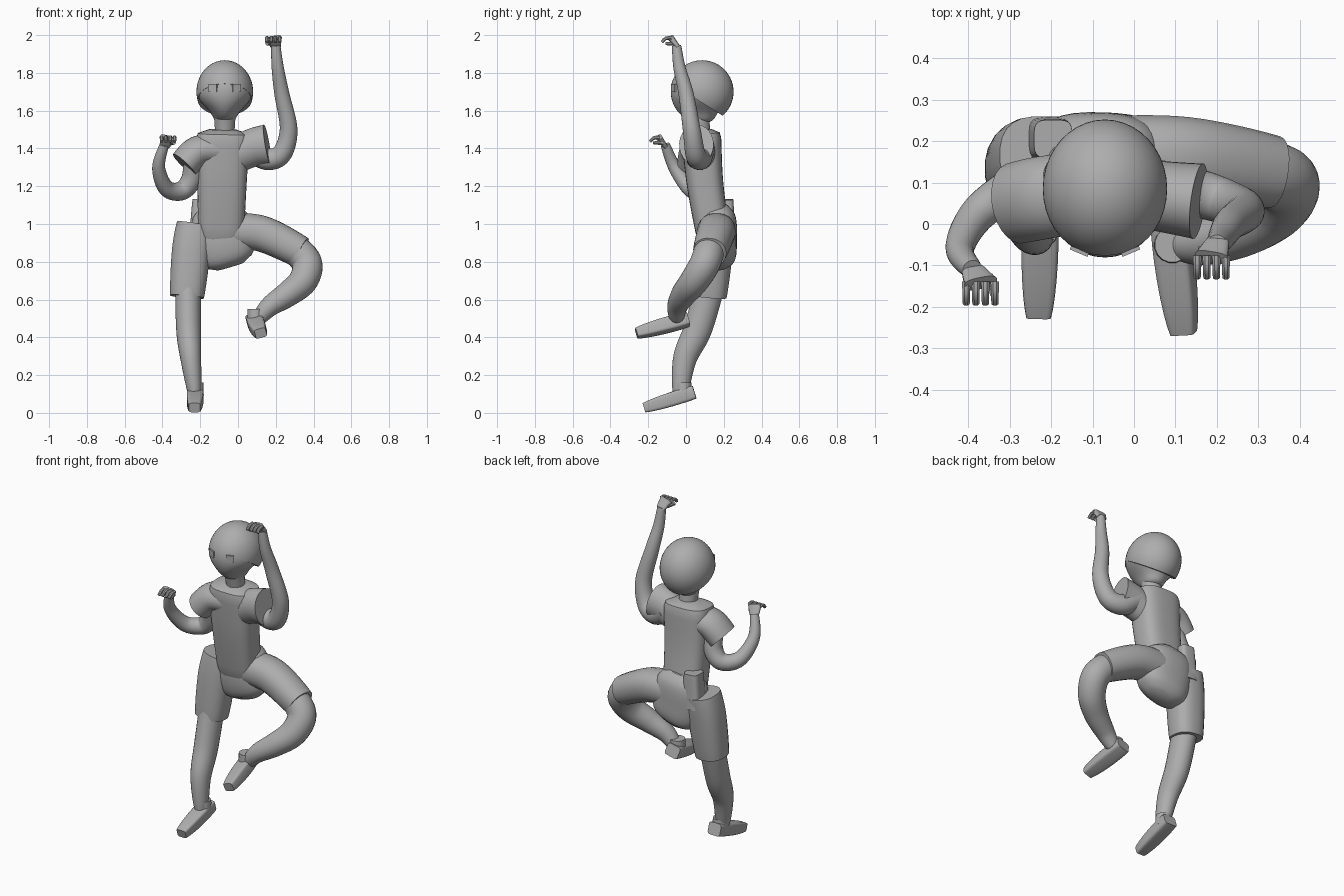
import bpy, bmesh, math
from mathutils import Vector, Matrix

if "Cube" in bpy.data.objects:
    bpy.data.objects.remove(bpy.data.objects["Cube"])

clay = bpy.data.materials.new("clay_grey")
clay.use_nodes = True
grey = (.42, .42, .42, 1)
clay.diffuse_color = grey
clay.node_tree.nodes["Principled BSDF"].inputs["Base Color"].default_value = grey


def finish(name, bm):
    """Turn a bmesh into a named, smooth shaded object that keeps its sharp edges."""
    bmesh.ops.recalc_face_normals(bm, faces=bm.faces)
    mesh = bpy.data.meshes.new(name)
    bm.to_mesh(mesh)
    bm.free()
    mesh.materials.append(clay)
    part = bpy.data.objects.new(name, mesh)
    bpy.context.collection.objects.link(part)
    bpy.ops.object.select_all(action='DESELECT')
    part.select_set(True)
    bpy.context.view_layer.objects.active = part
    bpy.ops.object.shade_smooth_by_angle(angle=math.radians(40))


def smooth_path(points, steps):
    """Catmull-Rom curve through the points."""
    points = [Vector(p) for p in points]
    padded = [points[0], *points, points[-1]]
    curve = []
    for a, b, c, d in zip(padded, padded[1:], padded[2:], padded[3:]):
        for step in range(steps):
            t = step / steps
            bend = 2 * a - 5 * b + 4 * c - d + t * (3 * (b - c) + d - a)
            curve.append(b + t / 2 * (c - a + t * bend))
    return curve + [points[-1]]


def signed_power(value, exponent):
    return math.copysign(abs(value) ** exponent, value)


def loft(name, points, start, end, bulge=0, flat=1, power=2, dome=0, roll=0, sides=24, steps=8):
    """Sweep a superellipse along a path: tapered, bulged midway, optionally domed at the ends."""
    centres = smooth_path(points, steps)
    last = len(centres) - 1
    bm = bmesh.new()
    rings, across, old_heading = [], None, None
    for i, centre in enumerate(centres):
        t = i / last
        radius = start + (end - start) * t + bulge * math.sin(math.pi * t)
        if dome:
            radius *= max(.5, math.sqrt(1 - abs(2 * t - 1) ** dome))
        heading = (centres[min(i + 1, last)] - centres[max(i - 1, 0)]).normalized()
        if across is None:
            axis = Vector((0, 1, 0)) if abs(heading.x) > .7 else Vector((1, 0, 0))
            across = (axis - heading * axis.dot(heading)).normalized()
            across = Matrix.Rotation(roll, 3, heading) @ across
        else:
            across = old_heading.rotation_difference(heading) @ across
        old_heading = heading
        upward = heading.cross(across)
        ring = []
        for k in range(sides):
            angle = math.tau * (k + .5) / sides
            x = signed_power(math.cos(angle), 2 / power)
            y = signed_power(math.sin(angle), 2 / power) * flat
            ring.append(bm.verts.new(centre + radius * (across * x + upward * y)))
        rings.append(ring)
    for lower, upper in zip(rings, rings[1:]):
        for k in range(sides):
            bm.faces.new((lower[k - 1], lower[k], upper[k], upper[k - 1]))
    bm.faces.new(rings[0])
    bm.faces.new(rings[-1])
    finish(name, bm)


# Head: a skull cap cut along a sloping seam, over a face that narrows to the chin
head = Vector((-.07, .085, 1.7))


def ball(scale):
    bm = bmesh.new()
    bmesh.ops.create_uvsphere(bm, u_segments=40, v_segments=28, radius=scale)
    return bm


def place_head(bm):
    shape = Matrix.Translation(head) @ Matrix.Diagonal((.15, .167, .167, 1))
    bmesh.ops.transform(bm, verts=bm.verts, matrix=shape)


bm = ball(1)
place_head(bm)
bmesh.ops.bisect_plane(bm, geom=bm.verts[:] + bm.edges[:] + bm.faces[:], clear_outer=True,
                       plane_co=(0, .2, 1.57), plane_no=(0, -.5, -.8))
bmesh.ops.holes_fill(bm, edges=[e for e in bm.edges if e.is_boundary], sides=0)
finish("skull_cap", bm)

bm = ball(.992)
for vert in bm.verts:
    if vert.co.z < 0:
        narrow = 1 - .32 * math.sin(math.pi * vert.co.z ** 2)
        vert.co.x *= narrow
        if vert.co.y > 0:
            vert.co.y *= narrow
place_head(bm)
finish("face", bm)
loft("neck", [(head.x, .085, 1.44), (head.x, .065, 1.57)], .048, .058)

# Eye plates, turned to follow the face
for side, name in ((-1, "right_eye"), (1, "left_eye")):
    bm = bmesh.new()
    bmesh.ops.create_cube(bm, size=1)
    place = Matrix.Translation((head.x + side * .062, -.066, 1.72))
    turn = Matrix.Rotation(side * .4, 4, 'Z')
    size = Matrix.Diagonal((.046, .009, .04, 1))
    bmesh.ops.transform(bm, verts=bm.verts, matrix=place @ turn @ size)
    finish(name, bm)

# Shirt
loft("shirt_body", [(-.09, .15, .9), (-.085, .1, 1.22), (-.08, .08, 1.5)],
     .118, .145, flat=.74, power=3, dome=14, sides=32)
loft("right_sleeve", [(-.1, .08, 1.39), (-.21, .065, 1.385), (-.285, .05, 1.315)],
     .095, .098, bulge=.004, flat=.82)
loft("left_sleeve", [(-.02, .08, 1.36), (.08, .065, 1.405), (.155, .055, 1.42)],
     .08, .092, flat=1.18)

# Arms
loft("right_arm", [(-.23, .06, 1.36), (-.245, .085, 1.24), (-.3, .08, 1.175), (-.38, .02, 1.19),
                   (-.42, -.06, 1.3), (-.39, -.11, 1.42)], .058, .024, bulge=.006)
loft("left_arm", [(.06, .09, 1.4), (.15, .075, 1.345), (.23, .05, 1.37), (.268, .03, 1.5),
                  (.232, 0, 1.69), (.21, -.035, 1.83), (.2, -.05, 1.945)], .064, .024, bulge=.003)


# Hands: a flat palm, four bent fingers and a thumb
def hand(label, wrist, knuckle, thumb_side):
    wrist, knuckle = Vector(wrist), Vector(knuckle)
    loft(label + "_palm", [wrist, knuckle], .026, .042, flat=.42, power=3, sides=16)
    for i in range(4):
        base = knuckle + Vector(((i - 1.5) * .023, .004, 0))
        bend = base + Vector((0, -.03, -.002))
        tip = bend + Vector((0, -.022, -.02))
        loft(f"{label}_finger_{i + 1}", [base, bend, tip], .011, .009, sides=8, steps=3)
    base = wrist.lerp(knuckle, .4) + Vector((thumb_side * .03, 0, 0))
    tip = base + Vector((thumb_side * .014, -.05, 0))
    loft(label + "_thumb", [base, tip], .012, .009, sides=8, steps=3)


hand("right_hand", (-.39, -.108, 1.41), (-.37, -.143, 1.458), 1)
hand("left_hand", (.203, -.04, 1.935), (.187, -.08, 1.985), -1)

# Shorts
loft("shorts_seat", [(-.04, .175, .775), (-.08, .165, .92), (-.1, .175, 1.1)],
     .145, .15, bulge=.015, flat=.64, power=2.5, dome=4, sides=32)
loft("shorts_right_leg", [(-.225, .165, .995), (-.248, .15, .85), (-.27, .13, .615)],
     .1, .09, bulge=.008, flat=.95, power=2.5)
loft("shorts_left_leg", [(-.08, .16, .96), (.12, .158, .95), (.335, .125, .85)],
     .1, .088, bulge=.007, flat=.95, power=2.2)
loft("hip_pocket", [(-.205, .205, .92), (-.195, .205, 1.13)], .055, .046, power=4)

# Legs
loft("right_leg", [(-.265, .135, .7), (-.262, .065, .45), (-.25, -.005, .29), (-.23, -.03, .11)],
     .068, .036, bulge=.01, flat=1.15)
loft("left_leg", [(.2, .14, .91), (.3, .125, .865), (.365, .1, .79), (.345, .045, .7),
                  (.265, -.01, .63), (.17, -.045, .565), (.11, -.05, .5)], .078, .038, bulge=.019)


# Shoes: a boxy tapered sole and an ankle collar
def shoe(label, heel, toe, roll):
    heel, toe = Vector(heel), Vector(toe)
    loft(label + "_shoe", [heel, toe], .042, .03, bulge=.008, flat=.85, power=6, roll=roll, sides=16)
    ankle = heel.lerp(toe, .22)
    loft(label + "_ankle_collar", [ankle, ankle + Vector((0, 0, .07))], .046, .043, sides=16)


shoe("right", (-.225, .045, .11), (-.23, -.222, .027), 0)
shoe("left", (.085, .01, .495), (.12, -.262, .422), .25)
